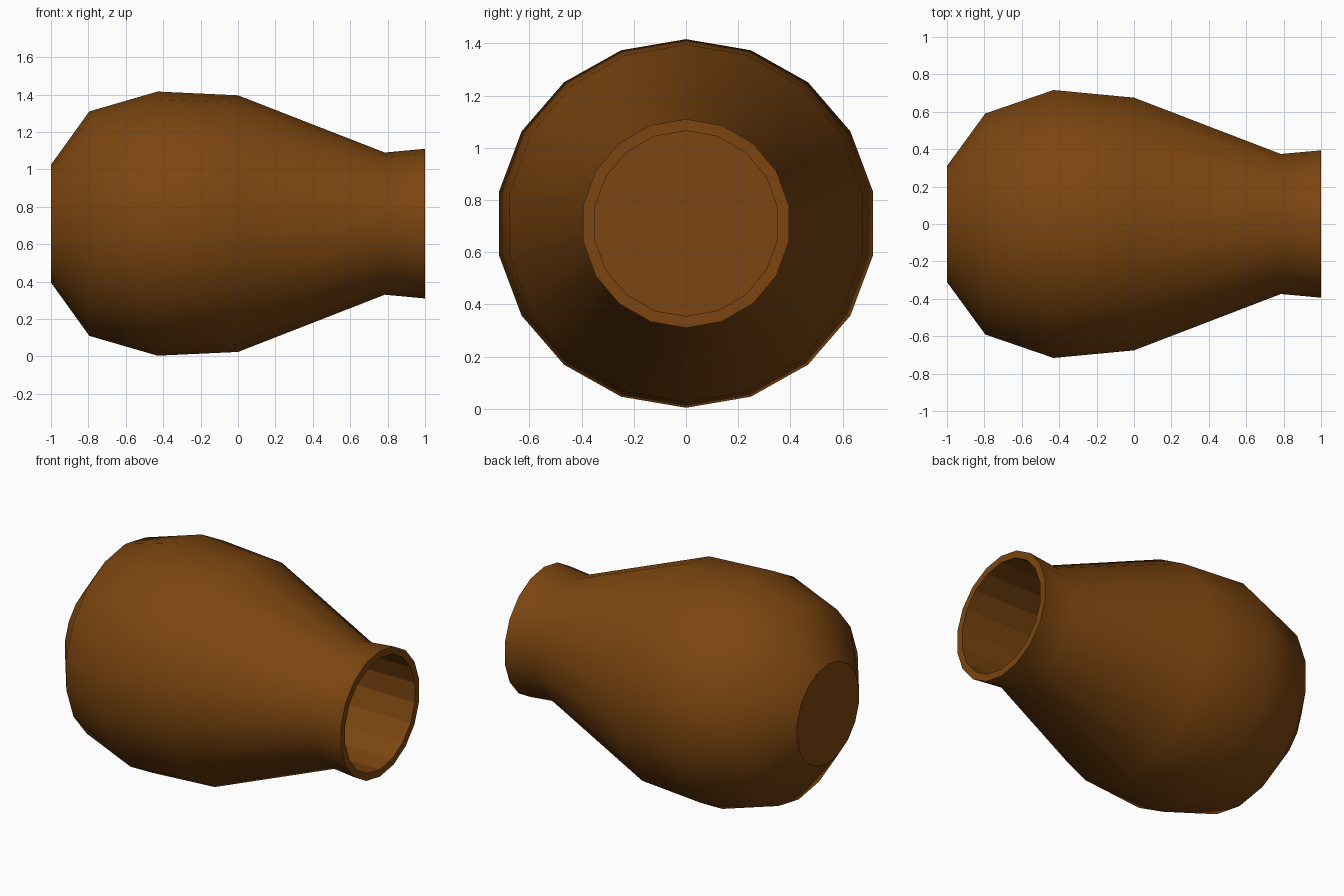
import bpy, bmesh, math

if "Cube" in bpy.data.objects:
    bpy.data.objects.remove(bpy.data.objects["Cube"])

SIDES = 18
CENTRE_Z = 0.71

# (x, radius, sideways stretch) from the closed base to the open mouth
OUTER = [(-1.0, 0.315, 1), (-0.795, 0.60, 1), (-0.43, 0.706, 1.03),
         (0.0, 0.686, 1), (0.785, 0.38, 1), (1.0, 0.40, 1)]
# straight bore running in from the mouth
BORE = [(1.0, 0.355, 1), (0.0, 0.355, 1)]

bm = bmesh.new()


def ring(x, r, stretch):
    verts = []
    for i in range(SIDES):
        a = math.tau * i / SIDES
        verts.append(bm.verts.new((x, r * stretch * math.sin(a),
                                   CENTRE_Z + r * math.cos(a))))
    return verts


rings = [ring(*p) for p in OUTER + BORE]

# outer wall is smooth; rim and bore are flat
for k, (a, b) in enumerate(zip(rings, rings[1:])):
    for i in range(SIDES):
        j = (i + 1) % SIDES
        face = bm.faces.new((a[i], a[j], b[j], b[i]))
        face.smooth = k < len(OUTER) - 1

# base cap and bore floor
bm.faces.new(rings[0])
bm.faces.new(rings[-1])
bmesh.ops.recalc_face_normals(bm, faces=bm.faces)

mesh = bpy.data.meshes.new("jar")
bm.to_mesh(mesh)
bm.free()
jar = bpy.data.objects.new("jar", mesh)
bpy.context.collection.objects.link(jar)

# brown clay
clay = bpy.data.materials.new("brown_clay")
clay.diffuse_color = (0.20, 0.06, 0.005, 1)
clay.use_nodes = True
clay.node_tree.nodes["Principled BSDF"].inputs["Base Color"].default_value = clay.diffuse_color
mesh.materials.append(clay)
